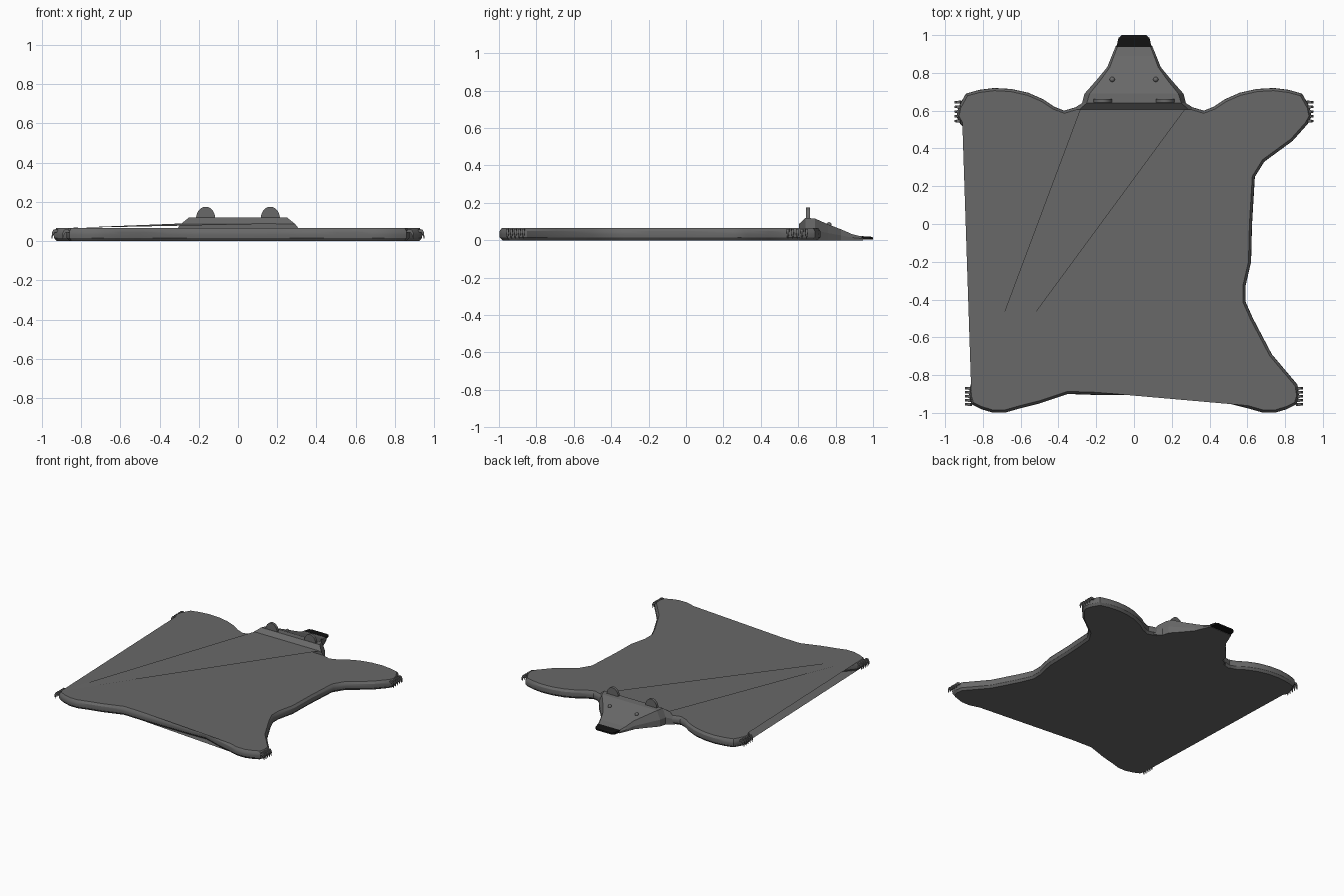
import bpy, bmesh, math
from mathutils import Vector

if "Cube" in bpy.data.objects:
    bpy.data.objects.remove(bpy.data.objects["Cube"])


def material(name, v):
    m = bpy.data.materials.new(name)
    m.diffuse_color = (v, v, v, 1)
    m.use_nodes = True
    m.node_tree.nodes["Principled BSDF"].inputs["Base Color"].default_value = m.diffuse_color
    return m


GREY = material("fur grey", 0.14)
BLACK = material("nose black", 0.006)


def make(name, bm, mat, smooth=True):
    me = bpy.data.meshes.new(name)
    bm.to_mesh(me)
    bm.free()
    me.materials.append(mat)
    ob = bpy.data.objects.new(name, me)
    bpy.context.collection.objects.link(ob)
    if smooth:
        bpy.ops.object.select_all(action='DESELECT')
        bpy.context.view_layer.objects.active = ob
        ob.select_set(True)
        bpy.ops.object.shade_smooth_by_angle(angle=math.radians(30))
    return ob


def loft(name, rings, mat, smooth=False):
    """Closed skin through a list of equal-length rings."""
    bm = bmesh.new()
    vr = [[bm.verts.new(p) for p in r] for r in rings]
    n = len(vr[0])
    for a, b in zip(vr, vr[1:]):
        for i in range(n):
            j = (i + 1) % n
            bm.faces.new((a[i], a[j], b[j], b[i]))
    bm.faces.new(vr[0])
    bm.faces.new(vr[-1])
    bmesh.ops.recalc_face_normals(bm, faces=bm.faces)
    return make(name, bm, mat, smooth)


# Pelt: right half of outline, mirrored
half = [(.27, .63), (.37, .60), (.42, .62), (.48, .66), (.56, .695), (.65, .715), (.74, .72),
        (.82, .71), (.89, .69), (.93, .62), (.94, .57), (.92, .53), (.84, .44), (.69, .33),
        (.64, .25), (.625, 0), (.62, -.2), (.59, -.33), (.59, -.41), (.63, -.5), (.73, -.69),
        (.865, -.85), (.875, -.91), (.86, -.955), (.81, -.98), (.75, -.998), (.68, -.998),
        (.60, -.975), (.5, -.95), (.35, -.9), (.2, -.905)]
outline = half + [(-x, y) for x, y in reversed(half)]
N = len(outline)


def inset(d):
    out = []
    for i in range(N):
        t = (Vector(outline[(i + 1) % N]) - Vector(outline[i - 1])).normalized()
        out.append((outline[i][0] + t.y * d, outline[i][1] - t.x * d))
    return out


def in_cap(x, y):
    """The flat sheets span straight across the left side and part of the front."""
    left_gap = x < -.55 and -.86 < y < .5
    front_gap = -.19 < x < .55 and y < -.8
    return not (left_gap or front_gap)


bm = bmesh.new()
rings = [[bm.verts.new((x, y, z)) for x, y in inset(d)]
         for d, z in ((.016, 0), (.002, .016), (0, .033), (.002, .05), (.014, .066))]
for a, b in zip(rings, rings[1:]):
    for i in range(N):
        j = (i + 1) % N
        bm.faces.new((a[i], b[i], b[j], a[j]))
keep = [i for i in range(N) if in_cap(*outline[i])]
caps = [bm.faces.new([rings[0][i] for i in keep]),
        bm.faces.new([rings[-1][i] for i in reversed(keep)])]
bmesh.ops.triangulate(bm, faces=caps)
# thin raised fold running from the neck to the left hind paw
bm.faces.new([bm.verts.new(p) for p in ((-.86, -.93, .067), (.28, .62, .09), (-.28, .62, .09))])
make("pelt", bm, GREY)

# Head: lofted sections along y (y, base half width, top half width, top height)
sections = [(.605, .33, .29, .088), (.64, .275, .25, .12), (.69, .262, .235, .116),
            (.76, .20, .178, .085), (.83, .142, .128, .058), (.89, .118, .106, .032),
            (.945, .095, .085, .019)]
loft("head", [[(-b, y, 0), (-b, y, z * .45), (-t, y, z), (t, y, z), (b, y, z * .45), (b, y, 0)]
              for y, b, t, z in sections], GREY)
loft("nose", [[(-w, y, .003), (-w, y, z), (w, y, z), (w, y, .003)]
              for y, w, z in ((.938, .093, .022), (.985, .082, .02), (1.0, .065, .015))], BLACK)

for side, s in (("left", -1), ("right", 1)):
    # Ear: upright half disc
    arc = [math.pi * k / 12 for k in range(13)]
    loft(side + "_ear",
         [[(s * .165 + .049 * math.cos(a), y, .115 + .06 * math.sin(a)) for a in arc]
          for y in (.642, .662)], GREY, True)
    # Eye
    bm = bmesh.new()
    bmesh.ops.create_uvsphere(bm, u_segments=12, v_segments=8, radius=.014)
    bmesh.ops.translate(bm, verts=bm.verts, vec=(s * .115, .765, .083))
    make(side + "_eye", bm, GREY)
    # Claws: small hooked tapers along each paw edge
    for paw, x0, y0, y1 in (("front", .92, .545, .645), ("hind", .865, -.955, -.87)):
        for k in range(5):
            y = y0 + (y1 - y0) * k / 4
            path = [(0, .052, .008), (.02, .052, .007), (.029, .036, .006), (.03, .012, .002)]
            loft(f"{side}_{paw}_claw_{k + 1}",
                 [[(s * (x0 + dx - r), y - r, z - r), (s * (x0 + dx - r), y + r, z - r),
                   (s * (x0 + dx), y + r, z + r), (s * (x0 + dx), y - r, z + r)]
                  for dx, z, r in path], GREY)
